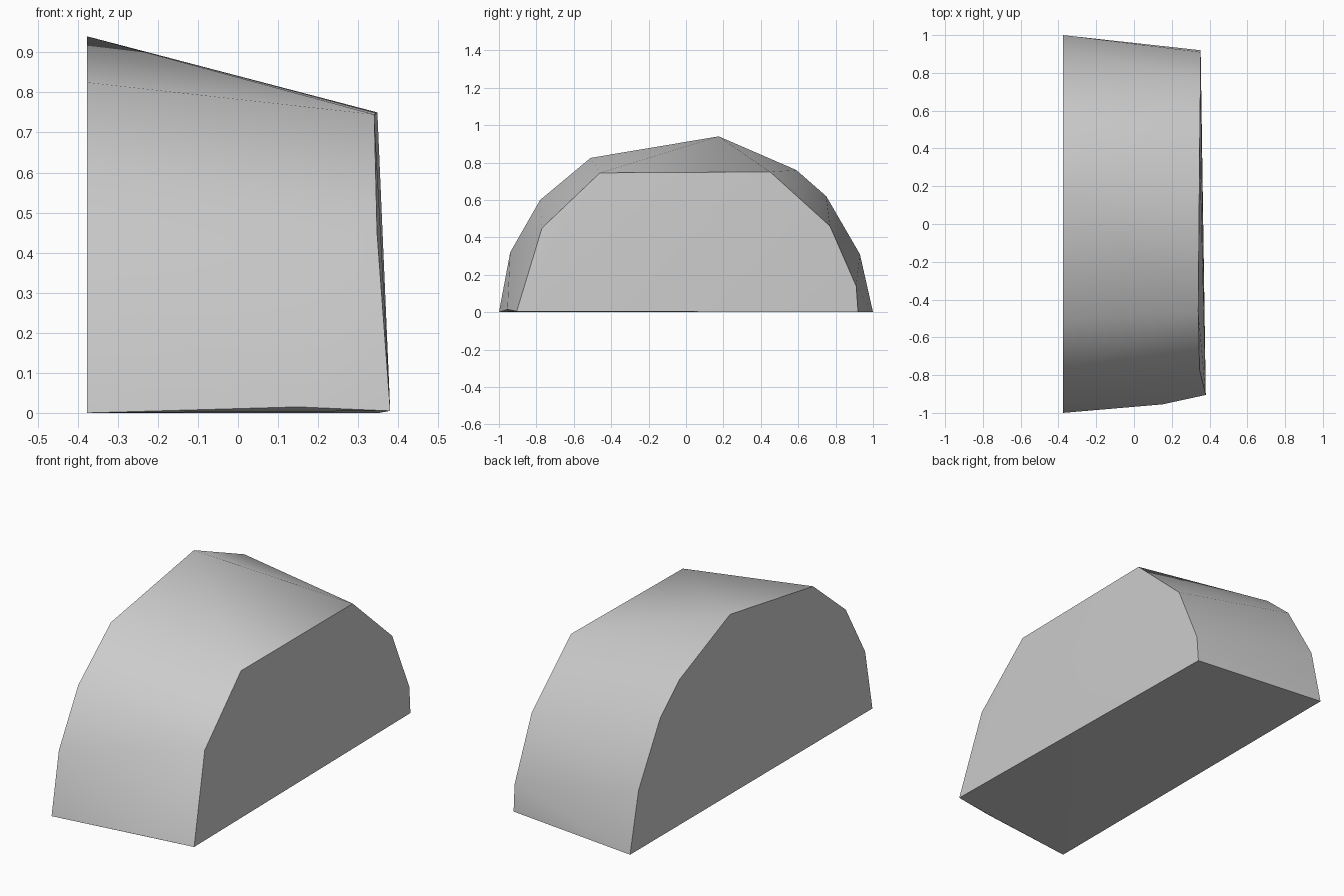
import bpy
import bmesh
import math

cube = bpy.data.objects.get("Cube")
if cube:
    bpy.data.objects.remove(cube, do_unlink=True)

# Single plain grey
grey = bpy.data.materials.new("plain_grey")
grey.use_nodes = True
colour = (0.6, 0.6, 0.6, 1)
grey.diffuse_color = colour
grey.node_tree.nodes["Principled BSDF"].inputs["Base Color"].default_value = colour

# Large arched end as (y, z), all on one plane
large_end = [(-1, 0), (-0.94, 0.32), (-0.78, 0.6), (-0.51, 0.825), (0.175, 0.94),
             (0.59, 0.76), (0.75, 0.62), (0.93, 0.31), (1, 0)]
# Small arched end as (x, y, z), slightly warped
small_end = [(0.38, -0.905, 0.005), (0.347, -0.77, 0.45), (0.34, -0.46, 0.745),
             (0.348, 0.45, 0.75), (0.352, 0.77, 0.46), (0.353, 0.91, 0.14), (0.352, 0.92, 0)]
# Slight bulge along the front bottom edge
front_bulge = (0.15, -0.955, 0.015)

# Wrap both ends in one tapered solid
bm = bmesh.new()
for point in [(-0.377, y, z) for y, z in large_end] + small_end + [front_bulge]:
    bm.verts.new(point)
hull = bmesh.ops.convex_hull(bm, input=bm.verts)
spare = {v for v in hull["geom_interior"] + hull["geom_unused"]
         if isinstance(v, bmesh.types.BMVert)}
bmesh.ops.delete(bm, geom=list(spare), context="VERTS")
bmesh.ops.recalc_face_normals(bm, faces=bm.faces)

mesh = bpy.data.meshes.new("tapered_arch_block")
bm.to_mesh(mesh)
bm.free()
mesh.materials.append(grey)
block = bpy.data.objects.new("tapered_arch_block", mesh)
bpy.context.collection.objects.link(block)

# Smooth the rounded band, keep the ends and base crisp
bpy.ops.object.select_all(action="DESELECT")
block.select_set(True)
bpy.context.view_layer.objects.active = block
bpy.ops.object.shade_smooth_by_angle(angle=math.radians(50))
